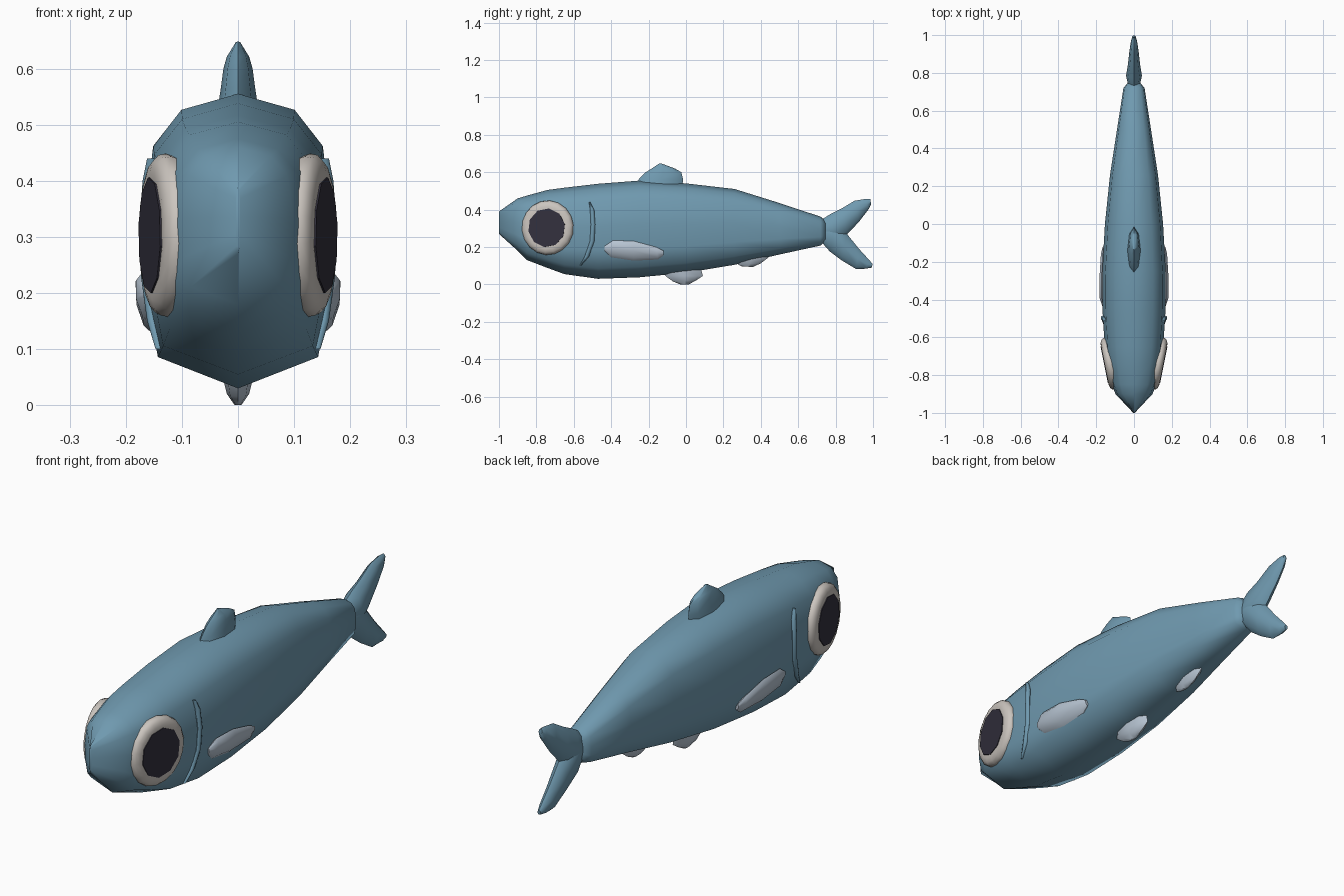
import bpy, bmesh, math
from mathutils import Vector

if "Cube" in bpy.data.objects:
    bpy.data.objects.remove(bpy.data.objects["Cube"])


def material(name, rgb):
    m = bpy.data.materials.new(name)
    m.diffuse_color = (*rgb, 1)
    m.use_nodes = True
    m.node_tree.nodes["Principled BSDF"].inputs["Base Color"].default_value = m.diffuse_color
    return m


BLUE = material("slate blue", (0.16, 0.32, 0.43))
PALE = material("pale fin", (0.47, 0.55, 0.64))
WHITE = material("eye white", (0.60, 0.56, 0.52))
DARK = material("pupil dark", (0.033, 0.030, 0.047))


def skin(name, rings, mat, angle=50):
    """Bridge closed rings of points, cap both ends, shade smooth."""
    bm = bmesh.new()
    loops = [[bm.verts.new(p) for p in r] for r in rings]
    n = len(loops[0])
    for a, b in zip(loops, loops[1:]):
        for i in range(n):
            j = (i + 1) % n
            bm.faces.new((a[i], a[j], b[j], b[i]))
    bm.faces.new(loops[0])
    bm.faces.new(loops[-1])
    bmesh.ops.recalc_face_normals(bm, faces=bm.faces)
    me = bpy.data.meshes.new(name)
    bm.to_mesh(me)
    bm.free()
    me.materials.append(mat)
    ob = bpy.data.objects.new(name, me)
    bpy.context.collection.objects.link(ob)
    bpy.context.view_layer.objects.active = ob
    ob.select_set(True)
    bpy.ops.object.shade_smooth_by_angle(angle=math.radians(angle))
    ob.select_set(False)
    return ob


def loft(name, stations, profile, mat, angle=50):
    """Station: top (y, z), bottom (y, z), half width, x of top, x of bottom."""
    rings = []
    for ya, za, yb, zb, w, xa, xb in stations:
        a, b = Vector((xa, ya, za)), Vector((xb, yb, zb))
        rings.append([b.lerp(a, v) + Vector((u * w, 0, 0)) for u, v in profile])
    return skin(name, rings, mat, angle)


def centred(rows):
    return [(*r, 0, 0) for r in rows]


def mirror(ob):
    m = ob.modifiers.new("mirror", "MIRROR")
    m.use_axis[0] = True
    m.use_bisect_axis[0] = False
    m.use_mirror_merge = False


# Body: keeled underside, rounded back
half = [(0.6, 0.945), (0.9, 0.82), (1, 0.55), (0.97, 0.3), (0.86, 0.11)]
section = [(0, 1)] + half + [(0, 0)] + [(-u, v) for u, v in reversed(half)]
body = [(-1, .27, .39, .004), (-.9, .18, .46, .098), (-.85, .13, .475, .118),
        (-.74, .088, .505, .143), (-.65, .055, .517, .155), (-.47, .03, .538, .166),
        (-.25, .038, .555, .168), (0, .062, .54, .154), (.26, .105, .51, .127),
        (.5, .16, .435, .09), (.72, .208, .362, .056), (.745, .23, .34, .035)]
loft("body", centred([(y, t, y, b, w) for y, b, t, w in body]), section, BLUE, 60)

# Fins: lens-shaped lofts
lens = [(math.sin(i * math.tau / 8), .5 + .5 * math.cos(i * math.tau / 8)) for i in range(8)]
loft("tail_upper_lobe", centred([
    (.73, .35, .73, .22, .03), (.77, .375, .80, .22, .042), (.83, .405, .862, .268, .032),
    (.90, .447, .925, .335, .024), (.96, .457, .975, .40, .016), (.985, .456, .99, .43, .008)]),
    lens, BLUE)
loft("tail_lower_lobe", centred([
    (.73, .35, .73, .22, .03), (.80, .34, .77, .175, .042), (.862, .268, .83, .13, .032),
    (.925, .19, .91, .082, .024), (.98, .13, .96, .084, .016), (.997, .11, .994, .09, .008)]),
    lens, BLUE)
loft("dorsal_fin", centred([
    (-.27, .53, -.02, .53, .036), (-.25, .565, -.015, .56, .031), (-.215, .60, -.025, .60, .026),
    (-.18, .622, -.06, .62, .02), (-.14, .648, -.13, .646, .004)]), lens, BLUE)
loft("pelvic_fin", centred([
    (-.12, .08, .075, .105, .028), (-.11, .045, .09, .045, .026),
    (-.07, .016, .06, .025, .02), (-.03, 0, .015, 0, .006)]), lens, PALE)
loft("anal_fin", centred([
    (.25, .15, .44, .18, .026), (.26, .13, .442, .145, .024),
    (.28, .105, .40, .113, .016), (.30, .095, .36, .094, .006)]), lens, PALE)

# Side fins, leaning against the flanks
mirror(loft("pectoral_fin", [
    (-.435, .205, -.435, .18, .006, .164, .160), (-.39, .235, -.40, .145, .018, .172, .155),
    (-.28, .232, -.28, .127, .019, .172, .152), (-.16, .2, -.15, .133, .016, .166, .152),
    (-.12, .18, -.12, .155, .006, .162, .155)], lens, PALE))

# Gill ridges: thin bowed strips
gill = [(-.515, .44, .152, .004), (-.502, .40, .160, .011), (-.497, .32, .166, .012),
        (-.502, .23, .163, .012), (-.53, .15, .152, .012), (-.565, .10, .137, .004)]
mirror(skin("gill_ridge", [
    [(x + .010 * math.sin(a), y + r * math.cos(a), z) for a in [i * math.tau / 8 for i in range(8)]]
    for y, z, x, r in gill], BLUE))

# Eyes: rounded white discs tilted forward, with flat dark plates
tilt = math.atan(0.2)
normal = Vector((math.cos(tilt), -math.sin(tilt), 0))
along = Vector((math.sin(tilt), math.cos(tilt), 0))
centre = Vector((.156, -.745, .303))


def disc(radius, height, sides):
    return [centre + normal * height + along * (radius * .97 * math.cos(a)) + Vector((0, 0, radius * math.sin(a)))
            for a in [(i + .3) * math.tau / sides for i in range(sides)]]


mirror(skin("eye_white", [disc(r, h, 18) for r, h in
       [(.135, -.06), (.146, -.03), (.143, -.016), (.132, -.006), (.115, -.001), (.1, -.001)]], WHITE))
mirror(skin("pupil", [disc(.104, -.003, 10), disc(.104, .002, 10)], DARK, 30))
